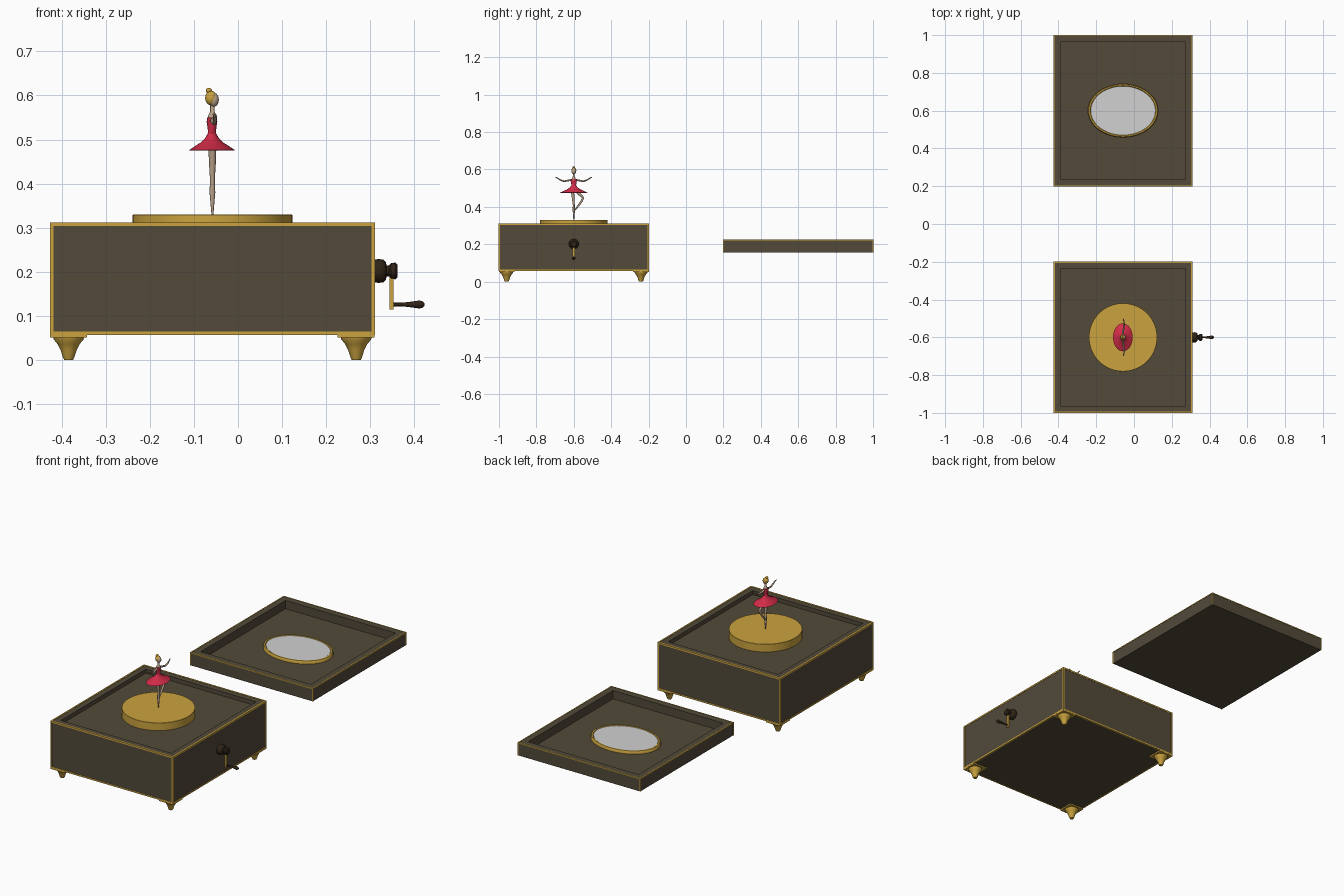
import bpy, bmesh, math
from mathutils import Matrix

if "Cube" in bpy.data.objects:
    bpy.data.objects.remove(bpy.data.objects["Cube"])


def material(name, rgb):
    m = bpy.data.materials.new(name)
    m.diffuse_color = (*rgb, 1)
    m.use_nodes = True
    m.node_tree.nodes["Principled BSDF"].inputs["Base Color"].default_value = m.diffuse_color
    return m


WOOD = material("dark wood", (0.085, 0.068, 0.042))
GOLD = material("gold", (0.60, 0.37, 0.05))
RED = material("red", (0.65, 0.025, 0.065))
SILVER = material("silver mirror", (0.64, 0.64, 0.64))
BROWN = material("dark brown", (0.028, 0.017, 0.008))
SKIN = material("skin", (0.50, 0.37, 0.26))

CX = -0.058                       # shared centre line of box, disc and lid
X0, X1 = CX - 0.367, CX + 0.367


def finish(name, bm, mat, smooth=True):
    bmesh.ops.recalc_face_normals(bm, faces=bm.faces)
    me = bpy.data.meshes.new(name)
    bm.to_mesh(me)
    bm.free()
    ob = bpy.data.objects.new(name, me)
    bpy.context.collection.objects.link(ob)
    me.materials.append(mat)
    if smooth:
        bpy.ops.object.select_all(action='DESELECT')
        ob.select_set(True)
        bpy.context.view_layer.objects.active = ob
        bpy.ops.object.shade_smooth_by_angle(angle=math.radians(40))
    return ob


def add_box(bm, lo, hi):
    size = [b - a for a, b in zip(lo, hi)]
    mid = [(a + b) / 2 for a, b in zip(lo, hi)]
    m = Matrix.Translation(mid) @ Matrix.Diagonal((*size, 1))
    return bmesh.ops.create_cube(bm, size=1, matrix=m)["verts"]


def lathe(name, profile, loc, mat, scale=(1, 1), along_x=False, n=32):
    """Revolve (radius, height) points; optionally lay the axis along x."""
    bm = bmesh.new()
    rings = []
    for r, h in profile:
        rings.append([bm.verts.new((r * scale[0] * math.cos(2 * math.pi * i / n),
                                    r * scale[1] * math.sin(2 * math.pi * i / n), h))
                      for i in range(n)])
    for a, b in zip(rings, rings[1:]):
        for i in range(n):
            bm.faces.new((a[i], a[(i + 1) % n], b[(i + 1) % n], b[i]))
    bm.faces.new(rings[0])
    bm.faces.new(rings[-1])
    ob = finish(name, bm, mat)
    if along_x:
        ob.rotation_euler = (0, math.pi / 2, 0)
    ob.location = loc
    return ob


def ball(name, loc, radii, mat):
    bm = bmesh.new()
    bmesh.ops.create_uvsphere(bm, u_segments=20, v_segments=12, radius=1,
                              matrix=Matrix.Diagonal((*radii, 1)))
    ob = finish(name, bm, mat)
    ob.location = loc
    return ob


def limb(name, pts, mat):
    """Tapered tube through (x, y, z, radius) points."""
    cu = bpy.data.curves.new(name, 'CURVE')
    cu.dimensions = '3D'
    cu.bevel_depth = 1
    cu.bevel_resolution = 3
    cu.use_fill_caps = True
    sp = cu.splines.new('POLY')
    sp.points.add(len(pts) - 1)
    for p, (x, y, z, r) in zip(sp.points, pts):
        p.co = (x, y, z, 1)
        p.radius = r
    cu.materials.append(mat)
    ob = bpy.data.objects.new(name, cu)
    bpy.context.collection.objects.link(ob)
    bpy.ops.object.select_all(action='DESELECT')
    ob.select_set(True)
    bpy.context.view_layer.objects.active = ob
    bpy.ops.object.convert(target='MESH')
    bpy.ops.object.shade_smooth_by_angle(angle=math.radians(50))


def tray(name, y0, y1, z0, z1, wall, depth):
    """Box with a recessed top."""
    bm = bmesh.new()
    add_box(bm, (X0, y0, z0), (X1, y1, z1))
    bm.normal_update()
    top = max(bm.faces, key=lambda f: f.calc_center_median().z)
    bmesh.ops.inset_region(bm, faces=[top], thickness=wall, use_even_offset=True)
    floor = bmesh.ops.extrude_face_region(bm, geom=[top])["geom"]
    bmesh.ops.translate(bm, vec=(0, 0, -depth),
                        verts=[v for v in floor if isinstance(v, bmesh.types.BMVert)])
    if top.is_valid:
        bm.faces.remove(top)
    finish(name, bm, WOOD, False)


def trim(name, y0, y1, z0, z1, w, levels):
    """Thin strips along the box edges, standing slightly proud."""
    e = 0.0015
    bm = bmesh.new()
    a, b, c, d = X0 - e, X1 + e, y0 - e, y1 + e
    for x in (a, b - w):
        for y in (c, d - w):
            add_box(bm, (x, y, z0), (x + w, y + w, z1))
    for z in levels:
        for x in (a, b - w):
            add_box(bm, (x, c, z), (x + w, d, z + w))
        for y in (c, d - w):
            add_box(bm, (a, y, z), (b, y + w, z + w))
    finish(name, bm, GOLD, False)


# Box body, lid and their gold edging
tray("box_body", -1, -0.2, 0.058, 0.31, 0.036, 0.022)
trim("box_trim", -1, -0.2, 0.057, 0.3115, 0.008, (0.057, 0.3035))
tray("lid", 0.2, 1, 0.155, 0.225, 0.036, 0.045)
trim("lid_trim", 0.2, 1, 0.155, 0.226, 0.005, (0.221,))

# Feet: corner plate and flared cone
for i, (sx, sy) in enumerate([(-1, -1), (1, -1), (-1, 1), (1, 1)]):
    x, y = CX + sx * 0.326, -0.6 + sy * 0.359
    lathe(f"foot_{i + 1}", [(0.010, 0), (0.013, 0.006), (0.018, 0.022), (0.025, 0.036),
                            (0.034, 0.047), (0.035, 0.052)], (x, y, 0), GOLD)
    bm = bmesh.new()
    add_box(bm, (x - 0.042, y - 0.042, 0.051), (x + 0.042, y + 0.042, 0.0585))
    finish(f"foot_plate_{i + 1}", bm, GOLD, False)

# Turning disc
lathe("turning_disc", [(0.181, 0.27), (0.181, 0.329), (0.18, 0.33)],
      (CX, -0.6, 0), GOLD, n=64)

# Oval mirror and frame inside the lid
lathe("mirror_frame", [(0.178, 0.165), (0.186, 0.172), (0.186, 0.190), (0.182, 0.196),
                       (0.174, 0.196), (0.170, 0.190)], (CX, 0.6, 0), GOLD, (1, 0.76), n=64)
lathe("mirror", [(0.171, 0.189), (0.171, 0.194)], (CX, 0.6, 0), SILVER, (1, 0.755), n=64)

# Winding crank on the right side
lathe("crank_hub", [(0.026, 0), (0.027, 0.010), (0.026, 0.020), (0.020, 0.026), (0.012, 0.028),
                    (0.012, 0.033), (0.018, 0.038), (0.019, 0.048), (0.014, 0.053)],
      (X1, -0.6, 0.202), BROWN, along_x=True)
bm = bmesh.new()
add_box(bm, (0.343, -0.606, 0.115), (0.353, -0.594, 0.192))
finish("crank_arm", bm, GOLD, False)
lathe("crank_handle", [(0.004, 0), (0.004, 0.020), (0.007, 0.045), (0.009, 0.058),
                       (0.008, 0.066), (0.003, 0.071)],
      (0.352, -0.6, 0.126), BROWN, along_x=True, n=20)

# Dancer: dress, legs, arms, head and hair
FY = -0.6
lathe("dress", [(0.050, 0.475), (0.052, 0.476), (0.040, 0.484), (0.026, 0.493), (0.015, 0.504),
                (0.009, 0.515), (0.010, 0.528), (0.012, 0.540), (0.011, 0.550)],
      (CX - 0.001, FY, 0), RED, (1, 1.42))
limb("standing_leg", [(CX, FY, 0.328, 0.002), (CX, FY, 0.345, 0.0035), (CX, FY, 0.38, 0.0065),
                      (CX, FY, 0.41, 0.0055), (CX, FY - 0.003, 0.45, 0.008),
                      (CX, FY - 0.008, 0.485, 0.009)], SKIN)
limb("bent_leg", [(CX, FY + 0.012, 0.485, 0.009), (CX, FY + 0.038, 0.462, 0.0075),
                  (CX, FY + 0.050, 0.449, 0.006), (CX, FY + 0.044, 0.434, 0.006),
                  (CX, FY + 0.026, 0.408, 0.0055), (CX, FY + 0.008, 0.386, 0.0035),
                  (CX, FY, 0.372, 0.002)], SKIN)
for s, side in ((-1, "front"), (1, "back")):
    limb(f"{side}_arm", [(CX, FY + s * 0.010, 0.545, 0.005), (CX, FY + s * 0.030, 0.541, 0.005),
                         (CX + 0.004, FY + s * 0.052, 0.537, 0.0045),
                         (CX + 0.006, FY + s * 0.072, 0.544, 0.004),
                         (CX + 0.004, FY + s * 0.088, 0.555, 0.003),
                         (CX + 0.002, FY + s * 0.098, 0.558, 0.002)], SKIN)
limb("neck", [(CX, FY, 0.540, 0.011), (CX, FY, 0.554, 0.010), (CX, FY, 0.563, 0.005),
              (CX, FY, 0.585, 0.005)], SKIN)
ball("face", (CX + 0.003, FY, 0.590), (0.0115, 0.012, 0.016), SKIN)
ball("hair", (CX - 0.003, FY, 0.594), (0.0135, 0.0135, 0.0165), GOLD)
ball("hair_bun", (CX - 0.008, FY, 0.611), (0.007, 0.007, 0.006), GOLD)
